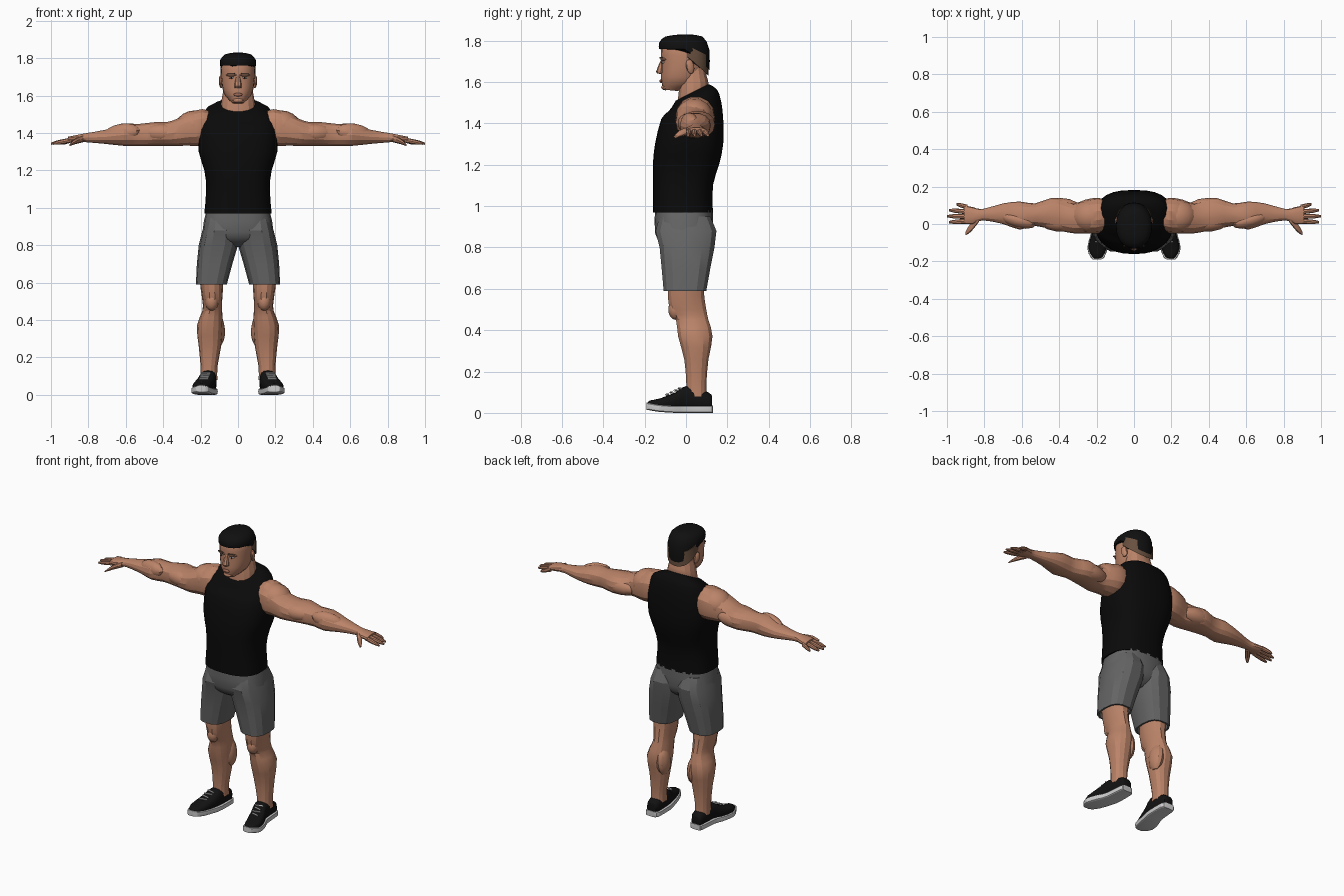
import bpy, bmesh, math
from mathutils import Matrix, Euler

default_cube = bpy.data.objects.get("Cube")
if default_cube:
    bpy.data.objects.remove(default_cube, do_unlink=True)


def material(name, red, green, blue):
    mat = bpy.data.materials.new(name)
    mat.use_nodes = True
    colour = (red, green, blue, 1)
    mat.diffuse_color = colour
    mat.node_tree.nodes["Principled BSDF"].inputs["Base Color"].default_value = colour
    return mat


def grey(name, level):
    return material(name, level, level, level)


skin = material("skin", .5, .23, .14)
lip_skin = material("lips", .36, .14, .09)
short_hair = material("short_hair", .14, .08, .05)
hair = grey("hair", .005)
shirt_cloth = grey("black_cloth", .003)
shorts_cloth = grey("grey_cloth", .13)
canvas = grey("shoe_canvas", .006)
rubber = grey("white_rubber", .6)


def finish(bm, name, mat, side, angle):
    """Mirror the mesh when it belongs to the right, then make it an object."""
    bm.transform(Matrix.Diagonal((side, 1, 1, 1)))
    bmesh.ops.recalc_face_normals(bm, faces=bm.faces)
    mesh = bpy.data.meshes.new(name)
    bm.to_mesh(mesh)
    bm.free()
    mesh.materials.append(mat)
    ob = bpy.data.objects.new(name, mesh)
    bpy.context.collection.objects.link(ob)
    bpy.ops.object.select_all(action='DESELECT')
    ob.select_set(True)
    bpy.context.view_layer.objects.active = ob
    bpy.ops.object.shade_smooth_by_angle(angle=math.radians(angle))


def refine(rings):
    """Add a ring halfway between neighbours, on a smooth curve through them."""
    result = []
    for i, (here, after) in enumerate(zip(rings, rings[1:])):
        before, beyond = rings[max(i - 1, 0)], rings[min(i + 2, len(rings) - 1)]
        middle = [(9 * (p + q) - o - r) / 16 for o, p, q, r in zip(before, here, after, beyond)]
        result += [here, middle]
    return result + [rings[-1]]


def signed_power(value, exponent):
    return math.copysign(abs(value) ** exponent, value)


def loft(name, rings, mat, axis="z", sides=14, power=2.2, side=1, angle=24, smooth=True):
    """Rings hold: station, low and high extents on the other two axes, tilt, drop at the back."""
    rings = [(list(ring) + [0, 0])[:7] for ring in rings]
    if smooth:
        rings = refine(rings)
    bm = bmesh.new()
    loops = []
    for station, low_a, high_a, low_b, high_b, tilt, drop in rings:
        loop = []
        for i in range(sides):
            turn = math.tau * i / sides
            a = (low_a + high_a) / 2 + (high_a - low_a) / 2 * signed_power(math.cos(turn), 2 / power)
            offset = (high_b - low_b) / 2 * signed_power(math.sin(turn), 2 / power)
            b = (low_b + high_b) / 2 + offset
            along = station + tilt * offset - drop * max(0, b)
            point = {"x": (along, a, b), "y": (a, along, b), "z": (a, b, along)}[axis]
            loop.append(bm.verts.new(point))
        loops.append(loop)
    for lower, upper in zip(loops, loops[1:]):
        for i in range(sides):
            bm.faces.new((lower[i - 1], lower[i], upper[i], upper[i - 1]))
    bm.faces.new(loops[0])
    bm.faces.new(loops[-1])
    finish(bm, name, mat, side, angle)


def centred(rows):
    return [(station, -half, half, *rest) for station, half, *rest in rows]


def solid(name, shape, centre, size, mat, rotation=(0, 0, 0), side=1):
    """A ball with the given radii, or a block with the given edge lengths."""
    bm = bmesh.new()
    if shape == "ball":
        bmesh.ops.create_uvsphere(bm, u_segments=12, v_segments=8, radius=1)
    else:
        bmesh.ops.create_cube(bm, size=1)
    turn = Euler([math.radians(degrees) for degrees in rotation]).to_matrix().to_4x4()
    bm.transform(Matrix.Translation(centre) @ turn @ Matrix.Diagonal((*size, 1)))
    finish(bm, name, mat, side, angle=30)


# Sleeveless top
loft("tank_top", centred([
    (.97, .18, -.16, .13), (1.1, .17, -.16, .13), (1.2, .18, -.16, .16),
    (1.3, .21, -.15, .18), (1.42, .21, -.12, .18), (1.48, .19, -.09, .17, .2),
    (1.52, .17, -.07, .15, .4), (1.55, .1, -.05, .11, .5)]),
    shirt_cloth, sides=28, power=2.6, angle=50)

# Upper part of the shorts
loft("shorts_seat", centred([
    (.98, .17, -.15, .13), (.87, .19, -.15, .13), (.82, .15, -.12, .11), (.79, .03, -.07, .07)]),
    shorts_cloth, sides=20, power=2.7)

# Neck and head
loft("neck", centred([
    (1.5, .09, -.04, .1, .5), (1.56, .09, -.04, .11, .5), (1.62, .08, -.03, .1, .2),
    (1.68, .07, -.03, .09)]), skin)
loft("head", centred([
    (1.56, .03, -.11, -.04, -.1), (1.6, .07, -.12, .05, -.1), (1.65, .085, -.12, .085),
    (1.7, .09, -.12, .1), (1.76, .09, -.12, .105), (1.8, .07, -.1, .08)]), skin, sides=20)
loft("hair_fade", centred([
    (1.73, .093, -.06, .11, 0, .9), (1.78, .093, -.06, .11, 0, .5)]), short_hair, sides=20)
loft("hair_cap", centred([
    (1.76, .095, -.13, .113, 0, .9), (1.79, .095, -.13, .113, 0, .3),
    (1.82, .07, -.1, .08), (1.83, .02, -.03, .02)]), hair, sides=24, angle=50)
loft("nose", centred([
    (1.64, .015, -.13, -.1), (1.65, .02, -.145, -.1), (1.71, .01, -.12, -.1)]), skin, sides=8)
solid("lips", "ball", (0, -.12, 1.605), (.025, .008, .009), lip_skin)
solid("chin", "ball", (0, -.1, 1.575), (.03, .02, .015), skin)

for side, tag in ((1, "left"), (-1, "right")):
    # Face features
    solid(f"{tag}_ear", "ball", (.09, .02, 1.675), (.012, .02, .036), skin, (12, 0, 15), side)
    solid(f"{tag}_brow_ridge", "ball", (.036, -.11, 1.71), (.03, .012, .008), skin, (0, 0, 18), side)
    solid(f"{tag}_eyebrow", "block", (.037, -.12, 1.717), (.04, .008, .007), short_hair, (0, 0, 16), side)
    solid(f"{tag}_eye", "ball", (.036, -.11, 1.695), (.014, .009, .005), rubber, (0, 0, 15), side)
    solid(f"{tag}_iris", "ball", (.036, -.117, 1.695), (.005, .003, .005), hair, side=side)

    # Arm, from inside the armhole to the knuckles
    loft(f"{tag}_arm", [
        (.13, -.02, .12, 1.37, 1.51), (.19, -.05, .14, 1.33, 1.53), (.26, -.05, .13, 1.33, 1.51),
        (.32, -.05, .11, 1.33, 1.48), (.38, -.04, .13, 1.33, 1.46), (.44, -.03, .14, 1.33, 1.46),
        (.53, -.01, .11, 1.33, 1.45), (.61, -.03, .12, 1.33, 1.45), (.7, 0, .11, 1.34, 1.42),
        (.81, .02, .08, 1.35, 1.4), (.86, 0, .09, 1.35, 1.39), (.91, 0, .1, 1.35, 1.38)],
        skin, axis="x", side=side)
    solid(f"{tag}_deltoid", "ball", (.24, .04, 1.44), (.1, .09, .08), skin, (0, 15, 0), side)
    solid(f"{tag}_biceps", "ball", (.41, .01, 1.4), (.1, .05, .05), skin, (0, 0, 6), side)
    solid(f"{tag}_triceps", "ball", (.4, .09, 1.39), (.11, .05, .05), skin, side=side)
    solid(f"{tag}_forearm", "ball", (.62, .02, 1.4), (.1, .04, .05), skin, (0, 8, 14), side)

    # Fingers fan out from the knuckles and taper to rounded tips
    fingers = (("index", .99), ("middle", 1), ("ring", .99), ("little", .95))
    for k, (finger, reach) in enumerate(fingers):
        rings = []
        for step in range(5):
            f = step / 4
            x = .89 + (reach - .89) * f
            y = .015 + .025 * k + (.007 * k - .005) * f
            z = 1.363 - .02 * f
            r = .013 * math.sqrt(1 - .8 * f ** 3)
            rings.append((x, y - r, y + r, z - r, z + r))
        loft(f"{tag}_{finger}_finger", rings, skin, axis="x", sides=8, side=side, smooth=False)
    loft(f"{tag}_thumb", [
        (.83, .01, .05, 1.35, 1.39), (.87, -.04, .01, 1.34, 1.37), (.9, -.06, -.04, 1.33, 1.34)],
        skin, axis="x", sides=8, side=side)

    # Leg of the shorts, with the hem turned in
    hem = .59
    loft(f"{tag}_short_leg", [
        (.95, .01, .17, -.13, .12), (.88, 0, .19, -.15, .15), (.8, 0, .21, -.13, .14),
        (.7, .03, .22, -.12, .12), (hem, .06, .225, -.11, .1), (hem, .07, .215, -.1, .09),
        (.64, .07, .21, -.09, .09)], shorts_cloth, power=2.7, side=side, smooth=False)

    # Lower leg
    loft(f"{tag}_leg", [
        (.66, .08, .21, -.09, .09), (.57, .08, .2, -.09, .09), (.5, .085, .19, -.08, .1),
        (.45, .085, .19, -.05, .11), (.37, .08, .22, -.04, .13), (.26, .09, .21, -.01, .11),
        (.15, .11, .2, 0, .1), (.08, .11, .2, 0, .1)], skin, side=side)
    solid(f"{tag}_kneecap", "ball", (.14, -.05, .5), (.036, .036, .05), skin, side=side)
    solid(f"{tag}_calf", "ball", (.11, .07, .35), (.04, .055, .09), skin, (0, 5, 0), side)

    # Shoe plan: station, inner edge, outer edge, height of the canvas
    plan = [(.13, .13, .19, .08), (.11, .11, .2, .1), (0, .11, .21, .13), (-.05, .12, .23, .1),
            (-.13, .14, .25, .07), (-.18, .16, .23, .06), (-.19, .18, .22, .05)]
    sole, upper = [], []
    for y, inner, outer, height in plan:
        toe_rise = max(0, -.1 - y) / 6
        sole.append((y, inner, outer, toe_rise, .035 + toe_rise))
        upper.append((y * .97, inner + .006, outer - .006, .015, height))
    loft(f"{tag}_sole", sole, rubber, axis="y", sides=16, power=6, side=side)
    loft(f"{tag}_shoe", upper, canvas, axis="y", sides=16, power=2.8, side=side, angle=40)
    for k in range(4):
        y = -.03 - .02 * k
        tilt = 14 * (-1) ** k
        solid(f"{tag}_lace_{k}", "block", (.165 - .2 * y, y, .133 + y / 2), (.05, .007, .008),
              rubber, (28, 0, tilt), side)
